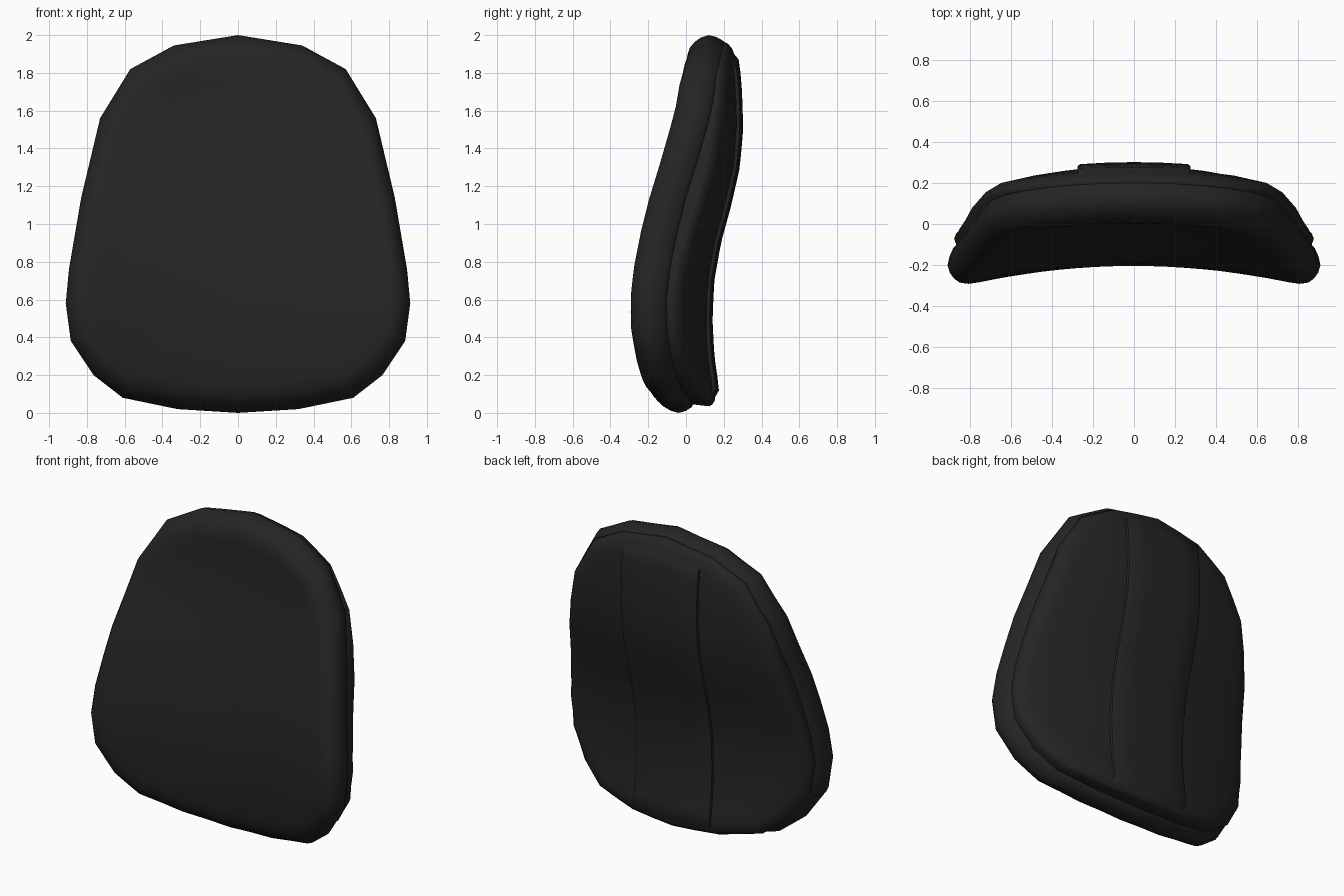
import bpy, bmesh, math

if "Cube" in bpy.data.objects:
    bpy.data.objects.remove(bpy.data.objects["Cube"])

# outline of one half (x, z), bottom to top
HALF = [(0, 0), (.32, .02), (.61, .08), (.765, .20), (.885, .38), (.912, .58), (.895, .76),
        (.83, 1.14), (.73, 1.56), (.57, 1.82), (.34, 1.945), (0, 2.0)]
LOOP = HALF + [(-x, z) for x, z in HALF[-2:0:-1]]
# centre-line depth of the front and of the back (z, y)
FRONT = [(0, -.16), (.2, -.195), (.4, -.205), (.58, -.205), (.76, -.19), (.95, -.16), (1.14, -.12),
         (1.35, -.065), (1.56, -.015), (1.75, .0), (1.9, .005), (2, .0)]
BACK = [(0, .20), (.1, .18), (.3, .15), (.5, .14), (.7, .15), (.9, .185), (1.1, .24), (1.3, .285),
        (1.5, .303), (1.7, .297), (1.9, .28), (2, .265)]


def curve(pts, z):
    z = min(max(z, pts[0][0]), pts[-1][0])
    for (a, ya), (b, yb) in zip(pts, pts[1:]):
        if z <= b:
            return ya + (yb - ya) * (z - a) / (b - a)


def front(x, z):
    return curve(FRONT, z) - .14 * x * x


def back(x, z):
    return curve(BACK, z) - .02 - .19 * x * x


mat = bpy.data.materials.new("black leather")
mat.diffuse_color = (.018, .018, .018, 1)
mat.use_nodes = True
mat.node_tree.nodes["Principled BSDF"].inputs["Base Color"].default_value = mat.diffuse_color


def finish(name, bm, angle):
    bmesh.ops.recalc_face_normals(bm, faces=bm.faces)
    me = bpy.data.meshes.new(name)
    bm.to_mesh(me)
    me.materials.append(mat)
    me.shade_smooth()
    me.set_sharp_from_angle(angle=math.radians(angle))
    ob = bpy.data.objects.new(name, me)
    bpy.context.collection.objects.link(ob)
    return ob


def ring_body(name, rings, surf):
    """Concentric copies of the outline laid on a curved surface; first ring is the centre."""
    pts = []
    for (x, z), (u, w) in zip(LOOP, LOOP[1:] + LOOP[:1]):
        pts += [(x, z), ((x + u) / 2, (z + w) / 2)]
    n = len(pts)
    bm = bmesh.new()
    loops = []
    for s, d in rings:
        lp = []
        for x, z in pts:
            x, z = x * s, 1 + (z - 1) * s
            lp.append(bm.verts.new((x, surf(x, z) + d, z)))
        loops.append(lp)
    mid = bm.verts.new((0, surf(0, 1), 1))
    for i in range(n):
        j = (i + 1) % n
        bm.faces.new((mid, loops[0][i], loops[0][j]))
        for a, b in zip(loops, loops[1:]):
            bm.faces.new((a[i], b[i], b[j], a[j]))
    return finish(name, bm, 50)


# front cushion with its rounded rim, ending in the seam groove
flat = [(.15, 0), (.3, 0), (.45, 0), (.6, 0), (.75, 0), (.84, 0)]
ring_body("front_cushion", flat + [(.9, .004), (.935, .018), (.965, .045), (.988, .08), (1, .12),
          (.99, .16), (.97, .195), (.95, .208), (.92, .21)], front)

# back shell: side panels, rolled edge, wall running forward to the seam
shell = ring_body("back_shell", flat + [(.89, -.002), (.93, -.012), (.955, -.03), (.965, -.05)], back)
bm = bmesh.new()
bm.from_mesh(shell.data)
edge = [e for e in bm.edges if e.is_boundary]
new = bmesh.ops.extrude_edge_only(bm, edges=edge)["geom"]
for v in (g for g in new if isinstance(g, bmesh.types.BMVert)):
    v.co.y = min(front(v.co.x, v.co.z) + .205, v.co.y - .005)
    v.co.x *= .985
    v.co.z = 1 + (v.co.z - 1) * .99
bmesh.ops.recalc_face_normals(bm, faces=bm.faces)
bm.to_mesh(shell.data)
bm.free()

# raised centre strip of the back
bm = bmesh.new()
cols = [(-.277, -.035), (-.275, -.008), (-.262, 0), (-.14, 0), (0, 0), (.14, 0), (.262, 0),
        (.275, -.008), (.277, -.035)]
ROWS = 26
grid = []
for r in range(ROWS + 1):
    t = r / ROWS
    row = []
    for x, d in cols:
        lo = .045 + .05 * abs(x)
        hi = 1.945 - .16 * abs(x)
        z = lo + (hi - lo) * t
        end = {0: -.06, 1: -.003, ROWS - 1: -.004, ROWS: -.06}.get(r, 0)
        row.append(bm.verts.new((x, curve(BACK, z) - .12 * x * x + d + end, z)))
    grid.append(row)
for a, b in zip(grid, grid[1:]):
    for i in range(len(cols) - 1):
        bm.faces.new((a[i], a[i + 1], b[i + 1], b[i]))
strip = finish("back_centre_panel", bm, 40)
if strip.data.polygons[len(strip.data.polygons) // 2].normal.y < 0:
    strip.data.flip_normals()
